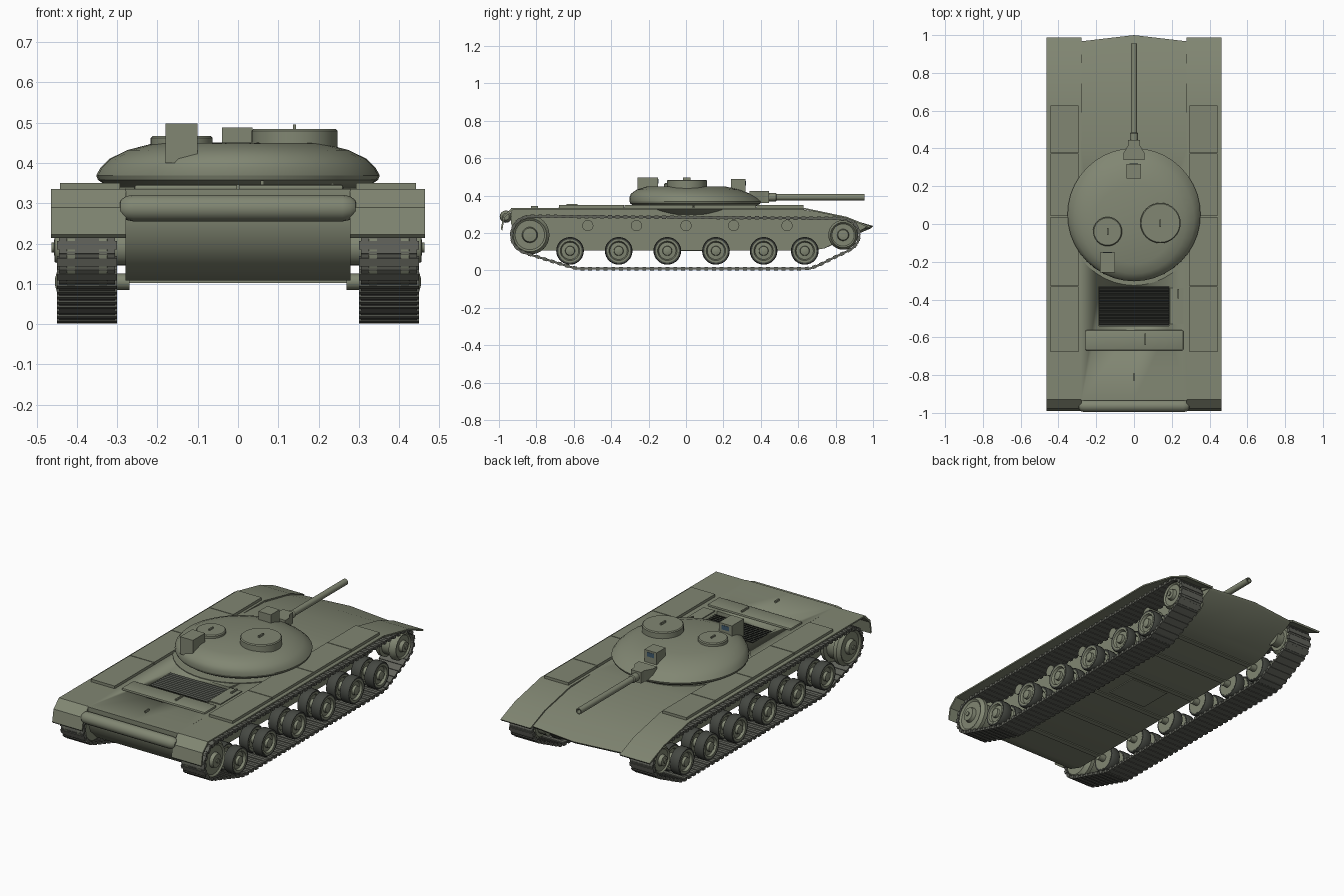
import bpy, bmesh, math
from mathutils import Vector, Matrix
from mathutils.geometry import convex_hull_2d

if "Cube" in bpy.data.objects:
    bpy.data.objects.remove(bpy.data.objects["Cube"])


def mat(name, c):
    m = bpy.data.materials.new(name)
    m.diffuse_color = (*c, 1)
    m.use_nodes = True
    m.node_tree.nodes["Principled BSDF"].inputs["Base Color"].default_value = m.diffuse_color
    return m


OLIVE = mat("olive_paint", (0.22, 0.24, 0.17))
STEEL = mat("track_steel", (0.12, 0.125, 0.105))
DARK = mat("dark_rubber", (0.06, 0.065, 0.055))
GLASS = mat("blue_glass", (0.05, 0.10, 0.15))


def finish(bm, name, m=OLIVE, angle=35):
    bmesh.ops.remove_doubles(bm, verts=bm.verts, dist=1e-5)
    bmesh.ops.recalc_face_normals(bm, faces=bm.faces)
    me = bpy.data.meshes.new(name)
    bm.to_mesh(me)
    bm.free()
    me.materials.append(m)
    me.shade_smooth()
    me.set_sharp_from_angle(angle=math.radians(angle))
    ob = bpy.data.objects.new(name, me)
    bpy.context.collection.objects.link(ob)
    return ob


def add_box(bm, x, y, z, rot=Matrix.Identity(4)):
    c = Vector(((x[0] + x[1]) / 2, (y[0] + y[1]) / 2, (z[0] + z[1]) / 2))
    s = (x[1] - x[0], y[1] - y[0], z[1] - z[0])
    bmesh.ops.create_cube(bm, size=1, matrix=Matrix.Translation(c) @ rot @ Matrix.Diagonal((*s, 1)))


def box(name, x, y, z, m=OLIVE, bevel=0):
    bm = bmesh.new()
    add_box(bm, sorted(x), y, z)
    if bevel:
        bmesh.ops.bevel(bm, geom=bm.edges[:], offset=bevel, segments=2, affect='EDGES', profile=0.5)
    return finish(bm, name, m)


def prism(name, pts, a, b, axis='X', m=OLIVE):
    bm = bmesh.new()
    place = (lambda p, t: (t, *p)) if axis == 'X' else (lambda p, t: (*p, t))
    f = bm.faces.new([bm.verts.new(place(p, a)) for p in pts])
    r = bmesh.ops.extrude_face_region(bm, geom=[f])
    d = Vector((b - a, 0, 0)) if axis == 'X' else Vector((0, 0, b - a))
    bmesh.ops.translate(bm, vec=d, verts=[v for v in r['geom'] if isinstance(v, bmesh.types.BMVert)])
    return finish(bm, name, m)


def lathe(name, prof, centre, axis, seg=32, m=OLIVE):
    """Spin (radius, height) points about an axis through centre."""
    bm = bmesh.new()
    vs = [bm.verts.new((r, 0, h)) for r, h in prof]
    es = [bm.edges.new(e) for e in zip(vs, vs[1:])]
    bmesh.ops.spin(bm, geom=vs + es, cent=(0, 0, 0), axis=(0, 0, 1), angle=2 * math.pi, steps=seg)
    q = Vector((0, 0, 1)).rotation_difference(Vector(axis)).to_matrix().to_4x4()
    bmesh.ops.transform(bm, matrix=Matrix.Translation(centre) @ q, verts=bm.verts)
    return finish(bm, name, m)


# Hull: side profile swept over three stations so the nose is pointed
prof = [(-0.935, 0.335), (0.40, 0.337), (0.63, 0.325), (0.84, 0.285), (0.967, 0.238), (0.955, 0.225),
        (0.74, 0.118), (0.68, 0.108), (-0.78, 0.108), (-0.86, 0.135), (-0.915, 0.19), (-0.935, 0.25)]
bm = bmesh.new()
rows = [[bm.verts.new((x, y + (0.033 if x == 0 and y > 0.9 else 0), z)) for y, z in prof]
        for x in (-0.28, 0, 0.28)]
n = len(prof)
for a, b in zip(rows, rows[1:]):
    for i in range(n):
        bm.faces.new((a[i], a[(i + 1) % n], b[(i + 1) % n], b[i]))
bm.faces.new(rows[0])
bm.faces.new(rows[2])
hull = finish(bm, "hull")

# Engine bay opening cut into the rear deck
cutter = box("engine_bay_cutter", (-0.185, 0.185), (-0.54, -0.33), (0.295, 0.40))
mod = hull.modifiers.new("bay", 'BOOLEAN')
mod.object, mod.operation, mod.solver = cutter, 'DIFFERENCE', 'EXACT'
bpy.context.view_layer.objects.active = hull
bpy.ops.object.modifier_apply(modifier="bay")
bpy.data.objects.remove(cutter)
box("engine_bay_floor", (-0.184, 0.184), (-0.539, -0.331), (0.294, 0.299), DARK)
bm = bmesh.new()
for i in range(11):
    y = -0.525 + i * 0.018
    add_box(bm, (-0.185, 0.185), (y - 0.009, y + 0.009), (0.318, 0.321), Matrix.Rotation(0.7, 4, 'X'))
finish(bm, "engine_louvers", DARK)

# Deck panels, handles, rear log, floor ribs
box("engine_cover", (-0.258, 0.262), (-0.67, -0.562), (0.33, 0.347), bevel=0.008)
box("deck_side_panel", (0.19, 0.262), (-0.53, -0.34), (0.33, 0.341))
for x, y, z, l in ((0.235, -0.37, 0.345, 0.05), (0.06, -0.61, 0.351, 0.06), (0, -0.81, 0.341, 0.035),
                   (0.14, 0.005, 0.491, 0.04), (-0.14, -0.04, 0.470, 0.035)):
    box("lift_handle", (x - 0.004, x + 0.004), (y - l / 2, y + l / 2), (z - 0.012, z + 0.005))
lathe("rear_log", [(0, -0.295), (0.018, -0.292), (0.029, -0.28), (0.033, -0.26), (0.033, 0.26),
                   (0.029, 0.28), (0.018, 0.292), (0, 0.295)], (0, -0.963, 0.288), (1, 0, 0), 16)
bm = bmesh.new()
for y in (-0.62, -0.36, -0.10, 0.16, 0.415, 0.635):
    add_box(bm, (-0.275, 0.275), (y - 0.015, y + 0.015), (0.102, 0.112))
finish(bm, "floor_ribs")
box("belly_hatch", (-0.12, 0.12), (-0.06, 0.13), (0.103, 0.11))

# Turret: lathe whose upper rings slide backwards
turret = lathe("turret", [(0, 0.338), (0.30, 0.338), (0.335, 0.349), (0.348, 0.358), (0.352, 0.369), (0.342, 0.388),
                          (0.32, 0.410), (0.275, 0.432), (0.21, 0.449), (0, 0.451)], (0, 0.05, 0), (0, 0, 1), 40)
for v in turret.data.vertices:
    v.co.y -= 0.05 * max(0, (v.co.z - 0.37) / 0.08)
lathe("turret_collar", [(0, 0.30), (0.29, 0.30), (0.345, 0.334), (0.345, 0.34), (0, 0.342)],
      (0, 0.02, 0), (0, 0, 1), 40)
for nm, x, y, r, h in (("commander_cupola", 0.14, 0.005, 0.107, 0.485), ("loader_hatch", -0.14, -0.04, 0.077, 0.467)):
    lathe(nm, [(0, 0.42), (r, 0.42), (r, h - 0.005), (r - 0.005, h), (0, h)], (x, y, 0), (0, 0, 1), 32)

# Sight housings with glass towards the gun
for nm, x, y, z in (("gunner_sight", (-0.04, 0.036), (0.24, 0.318), (0.42, 0.488)),
                    ("rear_sight", (-0.18, -0.10), (-0.258, -0.15), (0.40, 0.498))):
    box(nm, x, y, z)
    box(nm + "_glass", (x[0] + 0.016, x[1] - 0.016), (y[1] - 0.002, y[1] + 0.002), (z[1] - 0.034, z[1] - 0.01), GLASS)

# Gun and mantlet
half = [(0.056, 0.34), (0.056, 0.375), (0.032, 0.415), (0.032, 0.445)]
prism("mantlet", half + [(-x, y) for x, y in reversed(half)], 0.362, 0.424, 'Z')
lathe("gun_barrel", [(0, 0.36), (0.022, 0.36), (0.022, 0.48), (0.017, 0.485), (0.017, 0.955), (0.011, 0.955),
                     (0.011, 0.88), (0, 0.88)], (0, 0, 0.392), (0, 1, 0), 20)

# Track path: hull around the wheels, resampled into equal links
circles = [(-0.835, 0.19, 0.100), (-0.575, 0.105, 0.095), (0.65, 0.105, 0.095), (0.84, 0.19, 0.088)]
pts = [Vector((y + r * math.cos(k * math.pi / 24), z + r * math.sin(k * math.pi / 24)))
       for y, z, r in circles for k in range(48)]
path = [pts[i] for i in convex_hull_2d(pts)]
path.append(path[0])
lens = [(b - a).length for a, b in zip(path, path[1:])]
LINKS = 96
pitch = sum(lens) / LINKS


def along(d):
    d %= sum(lens)
    for a, b, l in zip(path, path[1:], lens):
        if d <= l:
            return a.lerp(b, d / l)
        d -= l
    return path[-1]


wheel = [(0, -0.027), (0.062, -0.027), (0.062, 0.027), (0.052, 0.027), (0.046, 0.014), (0.026, 0.016),
         (0.024, 0.030), (0.010, 0.034), (0, 0.034)]
tyre = [(0.06, -0.026), (0.070, -0.028), (0.074, -0.022), (0.074, 0.022), (0.070, 0.028), (0.06, 0.026), (0.06, -0.026)]

for s, side in ((1, "right"), (-1, "left")):
    ax = (s, 0, 0)
    # Track links with a narrow grouser bar on each
    bm = bmesh.new()
    for i in range(LINKS):
        a, b = along(i * pitch), along((i + 1) * pitch)
        c, d = (a + b) / 2, b - a
        rot = Matrix.Translation((s * 0.375, c.x, c.y)) @ Matrix.Rotation(math.atan2(d.y, d.x), 4, 'X')
        for w, l, h in ((0.14, pitch * 1.02, 0.011), (0.15, pitch * 0.5, 0.018)):
            bmesh.ops.create_cube(bm, size=1, matrix=rot @ Matrix.Diagonal((w, l, h, 1)))
    finish(bm, side + "_track", STEEL)

    # Twin road wheels, return rollers, sprocket and idler
    for y in (-0.62, -0.36, -0.10, 0.16, 0.415, 0.635):
        for x in (0.335, 0.42):
            lathe(side + "_road_wheel", wheel, (s * x, y, 0.105), ax, 28)
            lathe(side + "_tyre", tyre, (s * x, y, 0.105), ax, 28, DARK)
        lathe(side + "_axle", [(0, 0), (0.02, 0), (0.02, 0.15), (0, 0.15)], (s * 0.27, y, 0.105), ax, 12)
    for y in (-0.525, -0.265, 0, 0.255, 0.54):
        lathe(side + "_return_roller", [(0, 0), (0.03, 0), (0.03, 0.09), (0, 0.09)], (s * 0.275, y, 0.24), ax, 16)
    for nm, y, r in (("sprocket", -0.835, 0.105), ("idler", 0.84, 0.079)):
        lathe(side + "_" + nm, [(0, -0.07), (r * .8, -0.07), (r, -0.05), (r, -0.03), (r * .8, -0.025), (r * .8, 0.025),
                                (r, 0.03), (r, 0.05), (r * .85, 0.068), (r * .75, 0.06), (r * .4, 0.06),
                                (r * .35, 0.08), (0.012, 0.082), (0.012, 0.088), (0, 0.088)],
              (s * 0.375, y, 0.19), ax, 32)
        lathe(side + "_" + nm + "_hub", [(0, 0), (0.045, 0), (0.045, 0.06), (0, 0.06)], (s * 0.26, y, 0.19), ax, 20)

    # Fender sheet with sloped ends, and a row of low stowage boxes on it
    top = [(-0.99, 0.222), (-0.978, 0.29), (-0.93, 0.335), (0.63, 0.335), (0.86, 0.287), (0.988, 0.235)]
    sheet = top + [(y - (0.006 if y > 0.9 else 0) + (0.008 if y < -0.9 else 0), z - 0.008) for y, z in reversed(top)]
    prism(side + "_fender", sheet, s * 0.278, s * 0.464)
    cuts = (-0.68, -0.33, 0.04, 0.375, 0.63)
    for y0, y1 in zip(cuts, cuts[1:]):
        box(side + "_stowage_box", (s * 0.293, s * 0.442), (y0 + 0.002, y1 - 0.002), (0.33, 0.35))
    # Front flap gusset beside the glacis
    prism(side + "_flap_gusset", [(0.66, 0.322), (0.86, 0.283), (0.975, 0.235), (0.92, 0.24), (0.80, 0.27)],
          s * 0.279, s * 0.286)
